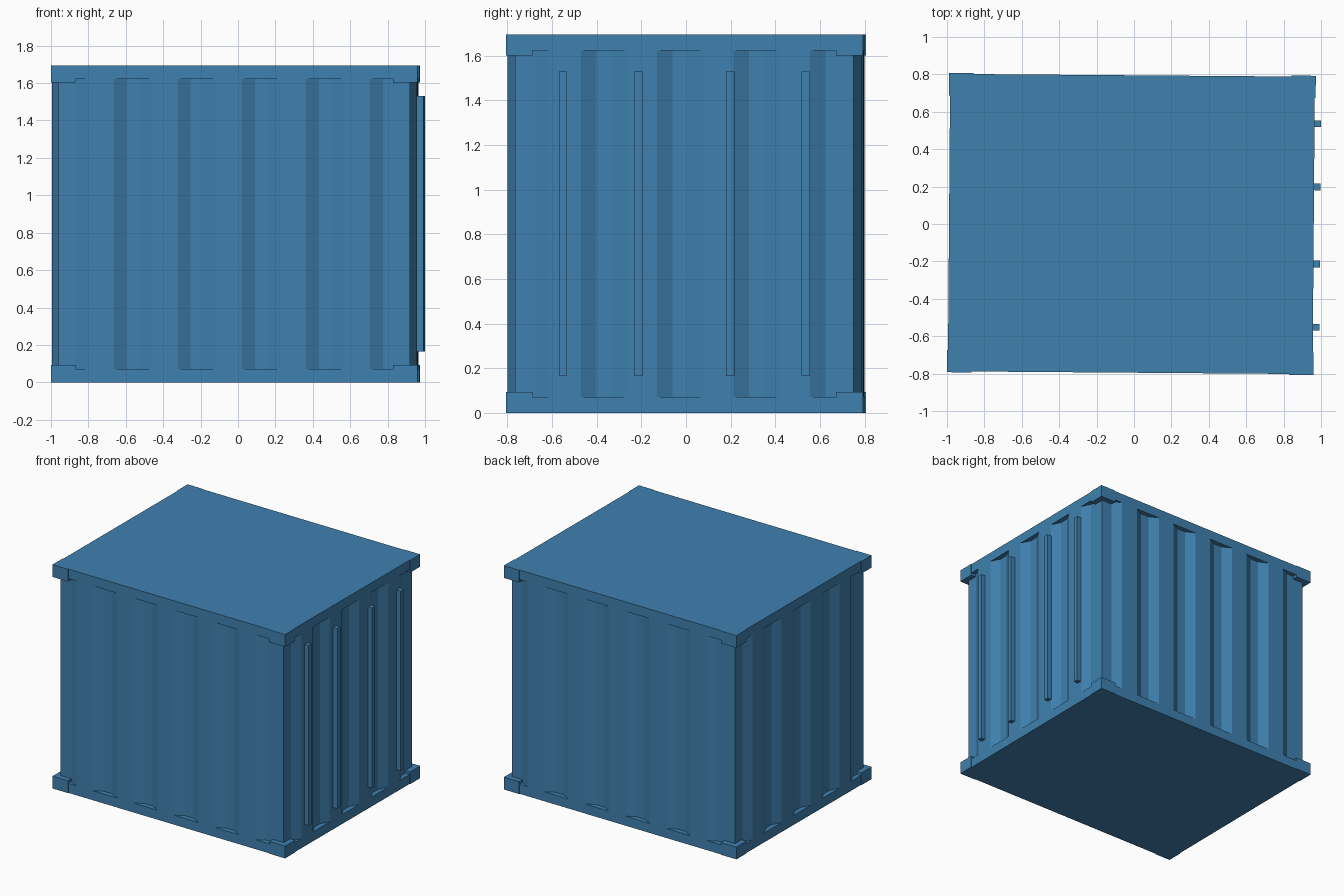
import bpy, bmesh
from math import cos, sin
from mathutils import Matrix, Vector

if "Cube" in bpy.data.objects:
    bpy.data.objects.remove(bpy.data.objects["Cube"])

L, W, H = 0.975, 0.795, 1.695      # half length, half depth, height
RAIL, DEPTH = 0.072, 0.036         # rail height, corrugation depth
PLACE = Matrix.Translation((-0.014, 0, 0)) @ Matrix.Rotation(-0.0077, 4, 'Z')

paint = bpy.data.materials.new("blue_paint")
paint.diffuse_color = (0.05, 0.22, 0.43, 1)
paint.use_nodes = True
paint.node_tree.nodes["Principled BSDF"].inputs["Base Color"].default_value = paint.diffuse_color


def finish(name, bm):
    bmesh.ops.recalc_face_normals(bm, faces=bm.faces)
    bm.transform(PLACE)
    me = bpy.data.meshes.new(name)
    bm.to_mesh(me)
    bm.free()
    me.materials.append(paint)
    ob = bpy.data.objects.new(name, me)
    bpy.context.collection.objects.link(ob)
    return ob


def box(name, lo, hi):
    lo, hi = Vector(lo), Vector(hi)
    bm = bmesh.new()
    bmesh.ops.create_cube(bm, size=1)
    size, mid = hi - lo, (hi + lo) / 2
    for v in bm.verts:
        v.co = Vector(a * b for a, b in zip(v.co, size)) + mid
    return finish(name, bm)


# Floor and roof slabs with their edge rails
box("floor_frame", (-L, -W, 0), (L, W, RAIL))
box("roof_frame", (-L, -W, H - RAIL), (L, W, H))

# Corrugated walls: one trapezoid profile running round all four sides
PEAK, SLOPE, PITCH, FIRST = 0.137, 0.0685, 0.3425, 0.194


def wall_profile(origin, along, inward, length, peaks):
    o, a, n = Vector(origin), Vector(along), Vector(inward)
    pts = [(DEPTH, DEPTH)]
    for i in range(peaks):
        s = FIRST + i * PITCH
        pts += [(s - SLOPE, DEPTH), (s, 0), (s + PEAK, 0), (s + PEAK + SLOPE, DEPTH)]
    return [o + a * s + n * d for s, d in pts]


outline = (wall_profile((-L, -W), (1, 0), (0, 1), 2 * L, 5)
           + wall_profile((L, -W), (0, 1), (-1, 0), 2 * W, 4)
           + wall_profile((L, W), (-1, 0), (0, -1), 2 * L, 5)
           + wall_profile((-L, W), (0, -1), (1, 0), 2 * W, 4))
bm = bmesh.new()
face = bm.faces.new([bm.verts.new((p.x, p.y, RAIL)) for p in outline])
ext = bmesh.ops.extrude_face_region(bm, geom=[face])
top = [g for g in ext["geom"] if isinstance(g, bmesh.types.BMVert)]
bmesh.ops.translate(bm, verts=top, vec=(0, 0, H - 2 * RAIL))
finish("corrugated_walls", bm)

# Corner castings, standing slightly proud of the rails
CX, CY, CZ, OUT = 0.13, 0.12, 0.093, 0.005
for sx in (-1, 1):
    for sy in (-1, 1):
        for z in (0, H - CZ):
            x = sorted((sx * (L + OUT), sx * (L + OUT - CX)))
            y = sorted((sy * (W + OUT), sy * (W + OUT - CY)))
            box("corner_casting", (x[0], y[0], z), (x[1], y[1], z + CZ))

# Door locking bars on the right-hand end
for y in (-0.544, -0.206, 0.206, 0.544):
    box("locking_bar", (0.965, y - 0.018, 0.165), (1.01, y + 0.018, 1.53))
